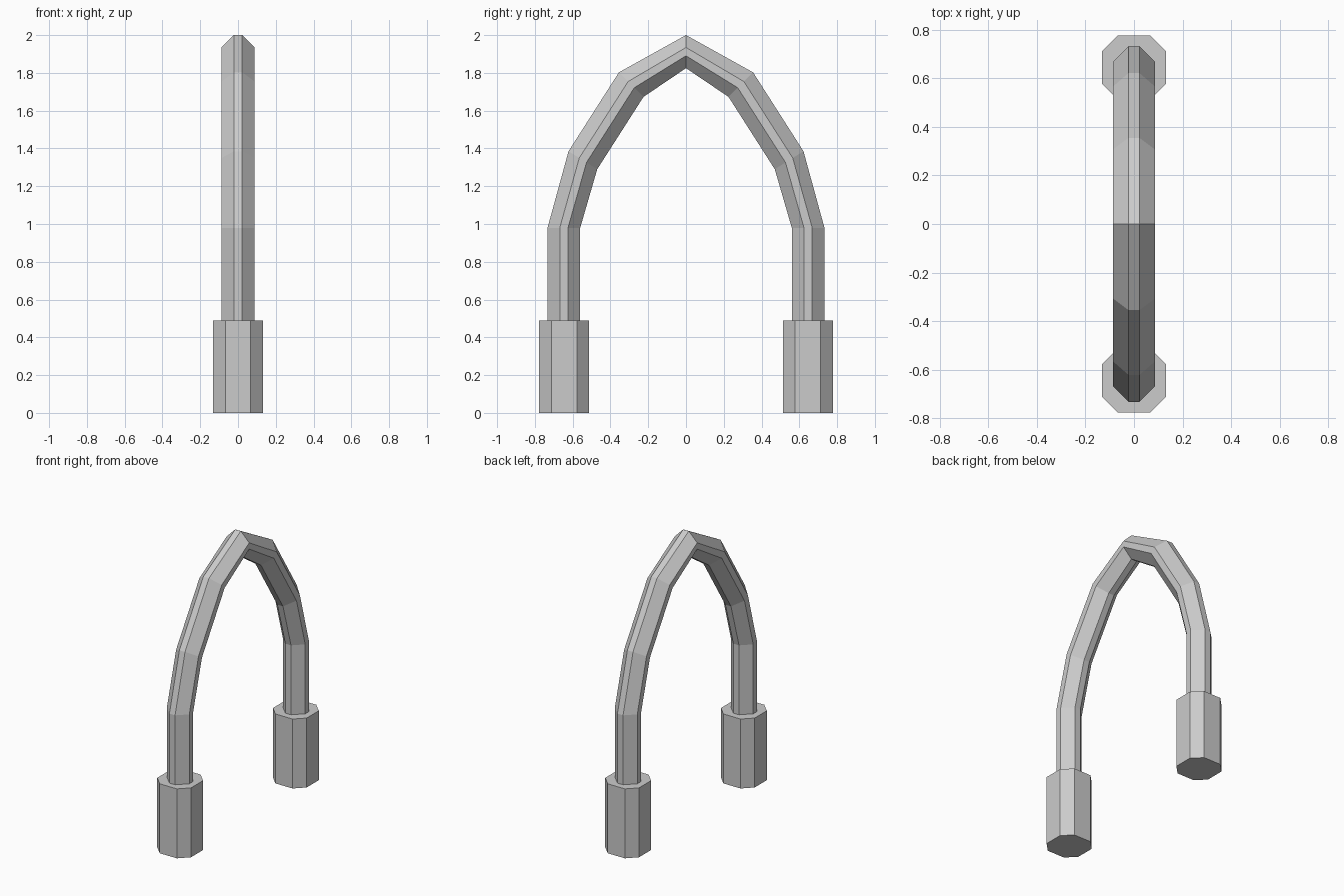
import bpy, bmesh
from mathutils import Vector

cube = bpy.data.objects.get("Cube")
if cube:
    bpy.data.objects.remove(cube, do_unlink=True)

# Single plain grey
grey = bpy.data.materials.new("light_grey")
grey.use_nodes = True
colour = (0.6, 0.6, 0.6, 1)
grey.diffuse_color = colour
grey.node_tree.nodes["Principled BSDF"].inputs["Base Color"].default_value = colour


def octagon(half, flat):
    """Eight corners of a square with its corners cut off."""
    return [(half, -flat), (half, flat), (flat, half), (-flat, half),
            (-half, flat), (-half, -flat), (-flat, -half), (flat, -half)]


def loft(name, rings):
    """Skin a list of equal rings and cap both ends."""
    bm = bmesh.new()
    loops = [[bm.verts.new(p) for p in ring] for ring in rings]
    for a, b in zip(loops, loops[1:]):
        for i in range(len(a)):
            j = (i + 1) % len(a)
            bm.faces.new((a[i], a[j], b[j], b[i]))
    bm.faces.new(loops[0][::-1])
    bm.faces.new(loops[-1])
    bmesh.ops.recalc_face_normals(bm, faces=bm.faces)
    mesh = bpy.data.meshes.new(name)
    bm.to_mesh(mesh)
    bm.free()
    mesh.materials.append(grey)
    obj = bpy.data.objects.new(name, mesh)
    bpy.context.collection.objects.link(obj)
    return obj


# Two thick sleeves at the feet
FOOT_Y, FOOT_TOP = 0.645, 0.49
for name, side in (("front_sleeve", -1), ("back_sleeve", 1)):
    loft(name, [[(x, y + side * FOOT_Y, z) for x, y in octagon(0.132, 0.067)]
                for z in (0, FOOT_TOP)])

# Pointed arch: outer and inner (y, z) of each joint, from foot to peak
HALF = 0.0875
half_arch = [((0.733, FOOT_TOP), (0.56, FOOT_TOP)),
             ((0.733, 0.98), (0.56, 0.98)),
             ((0.622, 1.385), (0.47, 1.29)),
             ((0.355, 1.803), (0.225, 1.673)),
             ((0, 2.0), (0, 1.825))]
mirrored = [tuple((-y, z) for y, z in joint) for joint in half_arch[-2::-1]]
rings = []
for outer, inner in half_arch + mirrored:
    ring = []
    for x, v in octagon(HALF, 0.022):
        p = Vector(outer).lerp(Vector(inner), (HALF - v) / (2 * HALF))
        ring.append((x, p.x, p.y))
    rings.append(ring)
loft("arch_tube", rings)
